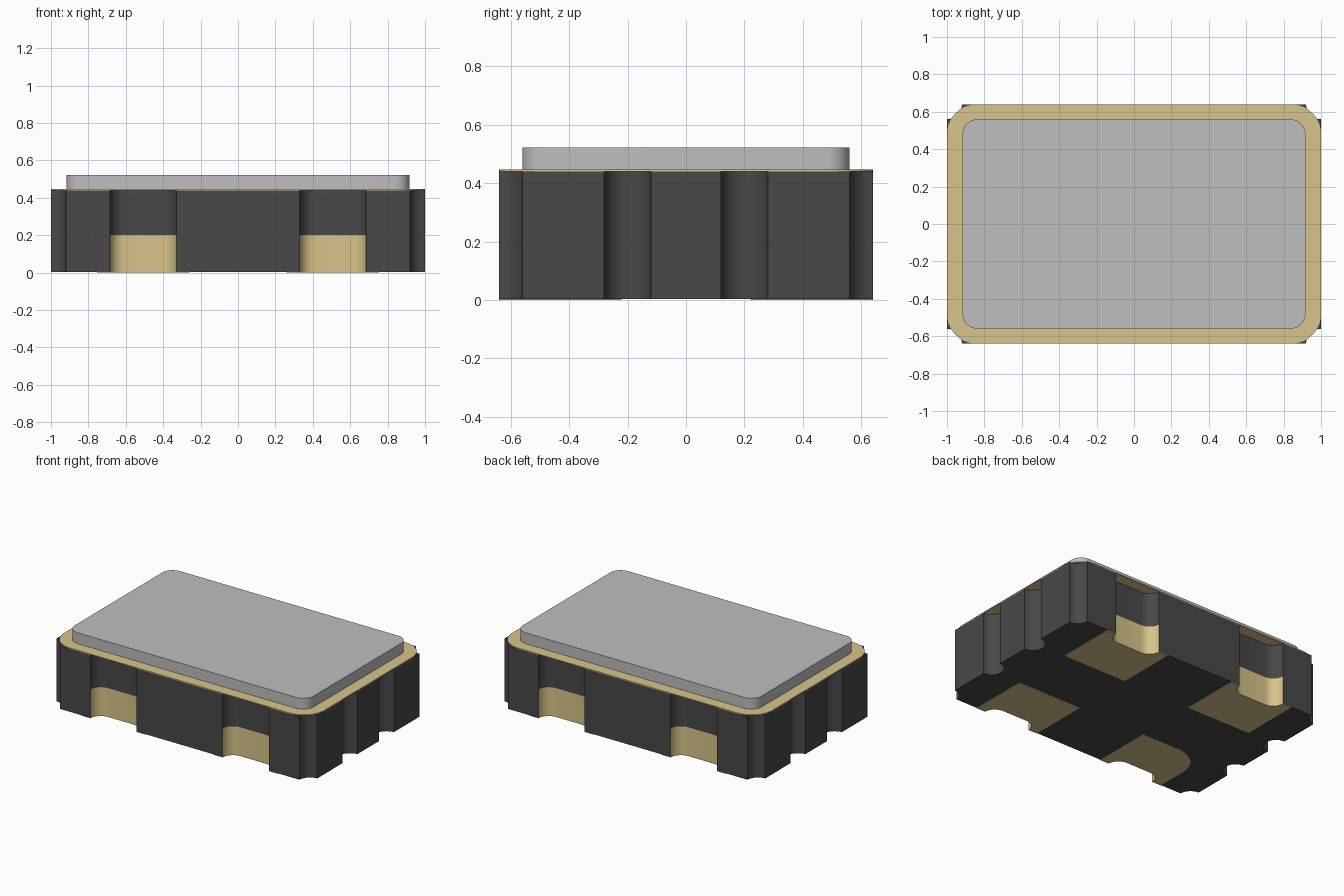
import bpy, bmesh, math

old = bpy.data.objects.get("Cube")
if old:
    bpy.data.objects.remove(old)


def material(name, rgb):
    lin = [((c / 255 + 0.055) / 1.055) ** 2.4 for c in rgb] + [1.0]
    m = bpy.data.materials.new(name)
    m.use_nodes = True
    m.diffuse_color = lin
    m.node_tree.nodes["Principled BSDF"].inputs["Base Color"].default_value = lin
    return m


CERAMIC = material("dark ceramic", (72, 72, 72))
GOLD = material("pale gold", (216, 196, 138))
METAL = material("grey metal", (191, 191, 191))

X, Y = 1.0, 0.64            # half sizes of the body
R = 0.08                    # notch radius
FOOT, SPLIT, TOP = 0.003, 0.20, 0.44
SLOT_OUT, SLOT_IN = 0.685, 0.33


def arc(cx, cy, r, a0, a1, n=10):
    return [(cx + r * math.cos(math.radians(a0 + (a1 - a0) * i / n)),
             cy + r * math.sin(math.radians(a0 + (a1 - a0) * i / n)))
            for i in range(n + 1)]


def rounded_rect(hx, hy, r):
    pts = []
    for sx, sy, a in ((1, 1, 0), (-1, 1, 90), (-1, -1, 180), (1, -1, 270)):
        pts += arc(sx * (hx - r), sy * (hy - r), r, a, a + 90)
    return pts


def prism(name, outline, levels, mats, rule=None):
    """Closed prism with one ring of side faces between each pair of levels."""
    bm = bmesh.new()
    rings = [[bm.verts.new((x, y, z)) for x, y in outline] for z in levels]
    n = len(outline)
    for lo, hi in zip(rings, rings[1:]):
        for i in range(n):
            j = (i + 1) % n
            bm.faces.new((lo[i], lo[j], hi[j], hi[i]))
    bm.faces.new(rings[0][::-1])
    bm.faces.new(rings[-1])
    bmesh.ops.recalc_face_normals(bm, faces=bm.faces)
    if rule:
        for f in bm.faces:
            f.material_index = rule(f)
    me = bpy.data.meshes.new(name)
    bm.to_mesh(me)
    bm.free()
    for m in mats:
        me.materials.append(m)
    ob = bpy.data.objects.new(name, me)
    bpy.context.collection.objects.link(ob)
    bpy.ops.object.select_all(action='DESELECT')
    ob.select_set(True)
    bpy.context.view_layer.objects.active = ob
    bpy.ops.object.shade_smooth_by_angle(angle=math.radians(30))
    return ob


# Wide round-ended slot in the front edge, on the -x side
slot = arc(-SLOT_OUT + R, -Y, R, 180, 90) + arc(-SLOT_IN - R, -Y, R, 90, 0)
slot_right = [(-x, y) for x, y in reversed(slot)]

# Half of the body outline (front and right edges), then turned by 180 degrees
half = arc(-X, -Y, R, 90, 0) + slot + slot_right + arc(X, -Y, R, 180, 90)
half.pop()
half.append((X, -Y + R))
for yc in (-0.2, 0.2):
    half += arc(X, yc, R, 270, 90, 16)
# the corner belonging to the turned half is not repeated
first = half[:11]
rest = half[11:]
right_corner = rest[len(slot) * 2:len(slot) * 2 + 11]
side = [p for p in rest if p not in right_corner]
front_and_side = first + slot + slot_right + right_corner + side[len(slot) * 2:]
outline = front_and_side + [(-x, -y) for x, y in front_and_side]


# Lower slot walls are plated
def plated(f):
    c = f.calc_center_median()
    wall = abs(f.normal.z) < 0.5
    return int(wall and c.z < SPLIT and SLOT_IN - 0.01 < abs(c.x) < SLOT_OUT + 0.01)


prism("ceramic_body", outline, (FOOT, SPLIT, TOP), [CERAMIC, GOLD], plated)

# Contact pads under the body; one has a rounded corner
PX0, PX1, PY = 0.26, 0.755, 0.22
for sx, sy, name in ((-1, -1, "front_right"), (1, -1, "front_left"),
                     (-1, 1, "back_right"), (1, 1, "back_left")):
    pad = [(-PX1, -Y)] + slot + [(-PX0, -Y), (-PX0, -PY)]
    if (sx, sy) == (-1, -1):
        pad += arc(-PX1 + 0.2, -PY - 0.2, 0.2, 90, 180)
    else:
        pad.append((-PX1, -PY))
    prism("contact_pad_" + name, [(-sx * x, -sy * y) for x, y in pad],
          (0, FOOT), [GOLD])

# Seal plate and lid
prism("seal_plate", rounded_rect(X, Y, 0.16), (TOP, 0.446), [GOLD])
prism("metal_lid", rounded_rect(0.917, 0.56, 0.08), (0.446, 0.522), [METAL])
